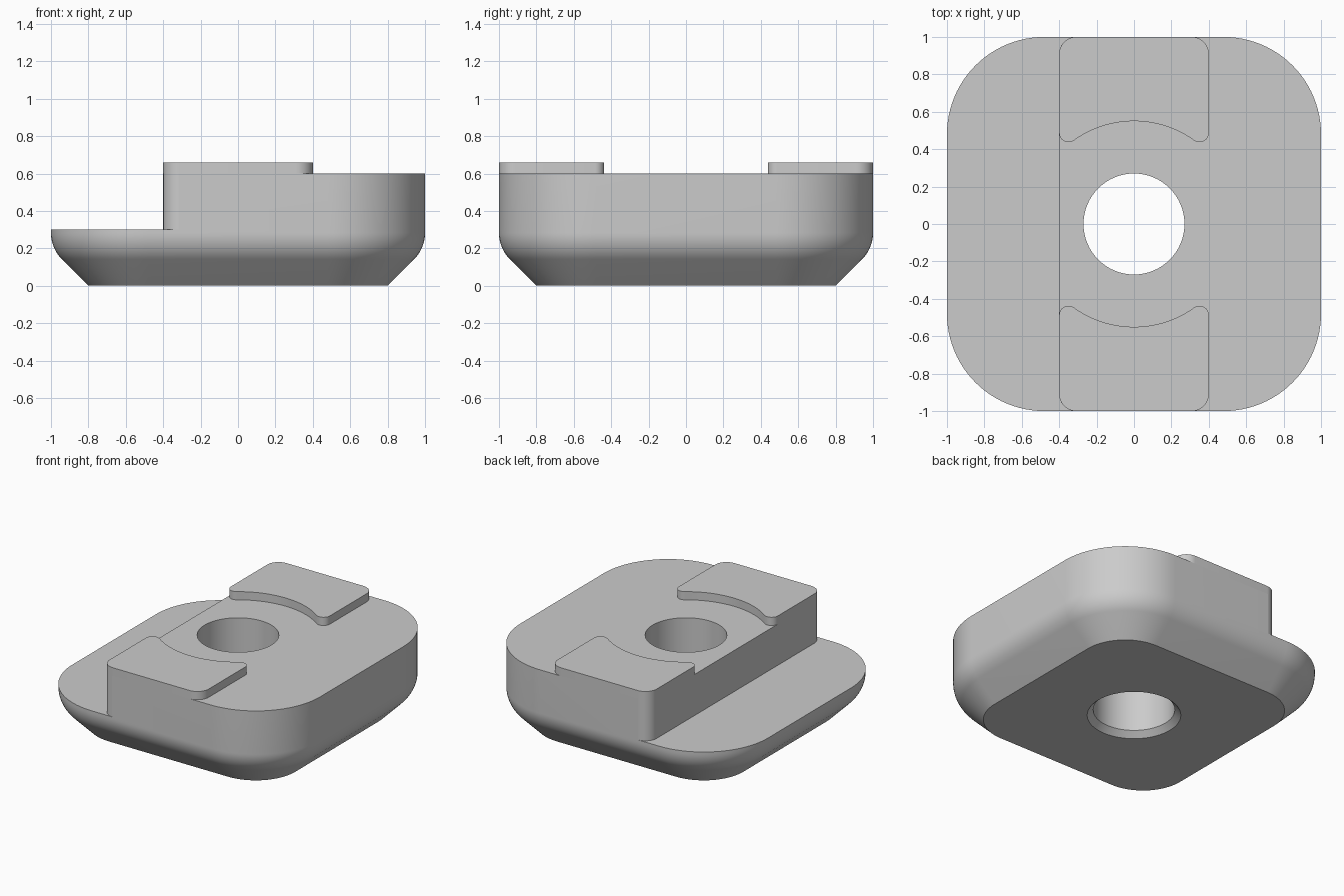
import bpy, bmesh, math

if "Cube" in bpy.data.objects:
    bpy.data.objects.remove(bpy.data.objects["Cube"])

grey = bpy.data.materials.new("plain_grey")
grey.use_nodes = True
COLOUR = (0.6, 0.6, 0.6, 1)
grey.diffuse_color = COLOUR
grey.node_tree.nodes["Principled BSDF"].inputs["Base Color"].default_value = COLOUR


def arc(cx, cy, r, start, end, n=12):
    """Points on an arc, angles in degrees."""
    angles = [math.radians(start + (end - start) * i / n) for i in range(n + 1)]
    return [(cx + r * math.cos(a), cy + r * math.sin(a)) for a in angles]


def rounded_square(half, r):
    c = half - r
    pts = []
    for k, (sx, sy) in enumerate([(1, 1), (-1, 1), (-1, -1), (1, -1)]):
        pts += arc(sx * c, sy * c, r, 90 * k, 90 * k + 90, 24)
    return pts


def loft(name, rings):
    """Closed solid through (outline, z) rings of equal point count."""
    bm = bmesh.new()
    loops = [[bm.verts.new((x, y, z)) for x, y in pts] for pts, z in rings]
    for low, high in zip(loops, loops[1:]):
        for i in range(len(low)):
            j = (i + 1) % len(low)
            bm.faces.new((low[i], low[j], high[j], high[i]))
    bm.faces.new(loops[0][::-1])
    bm.faces.new(loops[-1])
    bmesh.ops.recalc_face_normals(bm, faces=bm.faces[:])
    mesh = bpy.data.meshes.new(name)
    bm.to_mesh(mesh)
    bm.free()
    mesh.materials.append(grey)
    obj = bpy.data.objects.new(name, mesh)
    bpy.context.collection.objects.link(obj)
    return obj


def activate(obj):
    bpy.ops.object.select_all(action="DESELECT")
    obj.select_set(True)
    bpy.context.view_layer.objects.active = obj


def cut(obj, cutter):
    mod = obj.modifiers.new("cut", "BOOLEAN")
    mod.operation = "DIFFERENCE"
    mod.solver = "EXACT"
    mod.object = cutter
    activate(obj)
    bpy.ops.object.modifier_apply(modifier=mod.name)
    bpy.data.objects.remove(cutter)


TOP, STEP, PAD_TOP = 0.6, 0.3, 0.66
CORNER, BEVEL, BLEND = 0.52, 0.2, 0.2
SIDE, ROUND = 0.4, 0.09

# Body: bevelled base blending smoothly into upright walls
tangent = BLEND * math.tan(math.pi / 8)
profile = [(BEVEL, 0)]
for i in range(13):
    a = math.radians(45 - 45 * i / 12)
    profile.append((BLEND * (1 - math.cos(a)),
                    BEVEL + tangent - BLEND * math.sin(a)))
profile.append((0, TOP))
body = loft("body", [(rounded_square(1 - d, CORNER - d), z) for d, z in profile])

# Low ledge on one side, with rounded ends to its wall
c = 1 - ROUND
ledge = [(-1.3, -1.2), (-SIDE + ROUND - 0.005, -1.2)]
ledge += arc(-SIDE + ROUND, -c, ROUND, 266, 180)
ledge += arc(-SIDE + ROUND, c, ROUND, 180, 94)
ledge += [(-SIDE + ROUND - 0.005, 1.2), (-1.3, 1.2)]
cut(body, loft("ledge_cutter", [(ledge, STEP), (ledge, 1)]))

# Central bore, chamfered underneath
bore = [(0.35, -0.04), (0.27, 0.04), (0.27, 1)]
cut(body, loft("bore_cutter", [(arc(0, 0, r, 0, 354.375, 63), z) for r, z in bore]))

# Raised pads, hollowed by an arc around the bore
HOLLOW, TIP = 0.55, 0.05
tip_x = SIDE - TIP
tip_y = math.sqrt((HOLLOW + TIP) ** 2 - tip_x ** 2)
lean = math.degrees(math.atan2(tip_y, tip_x))
pad = arc(SIDE - ROUND, c, ROUND, 0, 90)
pad += arc(-SIDE + ROUND, c, ROUND, 90, 180)
pad += arc(-tip_x, tip_y, TIP, 180, 360 - lean)
pad += arc(0, 0, HOLLOW, 180 - lean, lean, 32)[1:-1]
pad += arc(tip_x, tip_y, TIP, 180 + lean, 360)
parts = [body]
for name, s in (("back_pad", 1), ("front_pad", -1)):
    outline = [(x, s * y) for x, y in pad]
    parts.append(loft(name, [(outline, TOP), (outline, PAD_TOP)]))

for part in parts:
    activate(part)
    bpy.ops.object.shade_smooth_by_angle(angle=math.radians(30))
